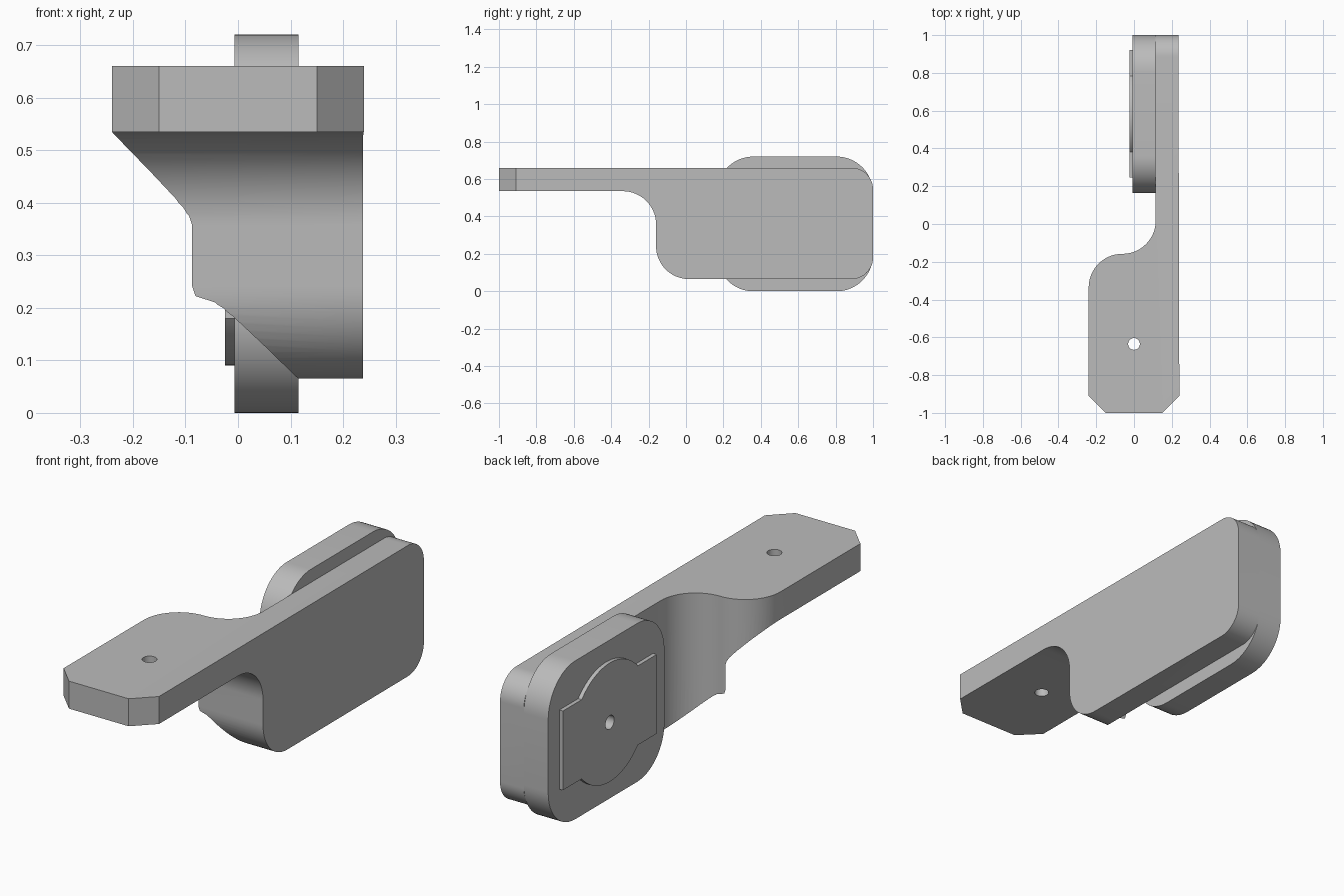
import bpy, bmesh, math
from mathutils import Vector

cube = bpy.data.objects.get("Cube")
if cube:
    bpy.data.objects.remove(cube, do_unlink=True)

grey = bpy.data.materials.new("plain grey")
grey.use_nodes = True
colour = (0.5, 0.5, 0.5, 1)
grey.diffuse_color = colour
grey.node_tree.nodes["Principled BSDF"].inputs["Base Color"].default_value = colour


def fillet(corners, steps=16):
    """Round each (a, b, radius) corner of an outline with an arc."""
    out = []
    for i, (a, b, r) in enumerate(corners):
        p = Vector((a, b))
        if r == 0:
            out.append(p)
            continue
        u = (Vector(corners[i - 1][:2]) - p).normalized()
        v = (Vector(corners[(i + 1) % len(corners)][:2]) - p).normalized()
        half = u.angle(v) / 2
        centre = p + (u + v).normalized() * r / math.sin(half)
        start = p + u * r / math.tan(half) - centre
        end = p + v * r / math.tan(half) - centre
        sweep = start.angle(end)
        for k in range(steps + 1):
            t = k / steps
            out.append(centre + (start * math.sin((1 - t) * sweep)
                                 + end * math.sin(t * sweep)) / math.sin(sweep))
    return out


def extrude(name, outline, axis, low, high):
    """Extrude an outline along x (outline in y, z) or z (outline in x, y)."""
    bm = bmesh.new()
    place = (lambda p: (low, p[0], p[1])) if axis == "x" else (lambda p: (p[0], p[1], low))
    face = bm.faces.new([bm.verts.new(place(p)) for p in outline])
    moved = bmesh.ops.extrude_face_region(bm, geom=[face])["geom"]
    depth = high - low
    bmesh.ops.translate(bm, vec=(depth, 0, 0) if axis == "x" else (0, 0, depth),
                        verts=[g for g in moved if isinstance(g, bmesh.types.BMVert)])
    bmesh.ops.recalc_face_normals(bm, faces=bm.faces)
    mesh = bpy.data.meshes.new(name)
    bm.to_mesh(mesh)
    bm.free()
    mesh.materials.append(grey)
    ob = bpy.data.objects.new(name, mesh)
    bpy.context.collection.objects.link(ob)
    return ob


def circle(a, b, r, n=32):
    return [(a + r * math.cos(2 * math.pi * k / n), b + r * math.sin(2 * math.pi * k / n))
            for k in range(n)]


def boolean(ob, cutter, operation):
    bpy.context.view_layer.objects.active = ob
    mod = ob.modifiers.new(operation, "BOOLEAN")
    mod.object, mod.operation, mod.solver = cutter, operation, "EXACT"
    bpy.ops.object.modifier_apply(modifier=mod.name)


def discard(*helpers):
    for h in helpers:
        bpy.data.objects.remove(h, do_unlink=True)


# Bracket: plan outline intersected with side outline
plan = fillet([(-0.15, -1, 0), (0.15, -1, 0), (0.24, -0.91, 0), (0.235, 1, 0),
               (0.115, 1, 0), (0.115, -0.158, 0.176), (-0.24, -0.158, 0.178),
               (-0.24, -0.91, 0)])
side = fillet([(-1.1, 0.66, 0), (1, 0.66, 0.115), (1, 0.065, 0.115),
               (-0.16, 0.065, 0.176), (-0.16, 0.535, 0.178), (-1.1, 0.535, 0)])
bracket = extrude("bracket_arm", plan, "z", -0.1, 0.9)
side_shape = extrude("side_shape", side, "x", -0.5, 0.5)
boolean(bracket, side_shape, "INTERSECT")
arm_hole = extrude("arm_hole", circle(0, -0.635, 0.031), "z", 0.4, 0.8)
boolean(bracket, arm_hole, "DIFFERENCE")

# Rounded mounting plate
mid_y, mid_z = 0.583, 0.36
plate = extrude("mounting_plate", fillet([(0.165, 0, 0.195), (1, 0, 0.195),
                                          (1, 0.72, 0.195), (0.165, 0.72, 0.195)]),
                "x", -0.007, 0.115)

# Raised pad: disc with a straight band across it
radius, band, reach = 0.27, 0.18, 0.337
a = math.asin(band / radius)
pad_outline = []
for s in (1, -1):
    pad_outline += [(mid_y + s * reach, mid_z - s * band), (mid_y + s * reach, mid_z + s * band)]
    for k in range(33):
        t = a + (math.pi - 2 * a) * k / 32
        pad_outline.append((mid_y + s * radius * math.cos(t), mid_z + s * radius * math.sin(t)))
pad = extrude("raised_pad", pad_outline, "x", -0.025, -0.007)

# Blind centre hole through pad and plate
centre_hole = extrude("centre_hole", circle(mid_y, mid_z, 0.031), "x", -0.1, 0.2)
for ob in (plate, pad):
    boolean(ob, centre_hole, "DIFFERENCE")
discard(side_shape, arm_hole, centre_hole)

# Smooth the curved walls and keep the edges sharp
for ob in (bracket, plate, pad):
    bpy.ops.object.select_all(action="DESELECT")
    ob.select_set(True)
    bpy.context.view_layer.objects.active = ob
    bpy.ops.object.shade_smooth_by_angle(angle=math.radians(30))
